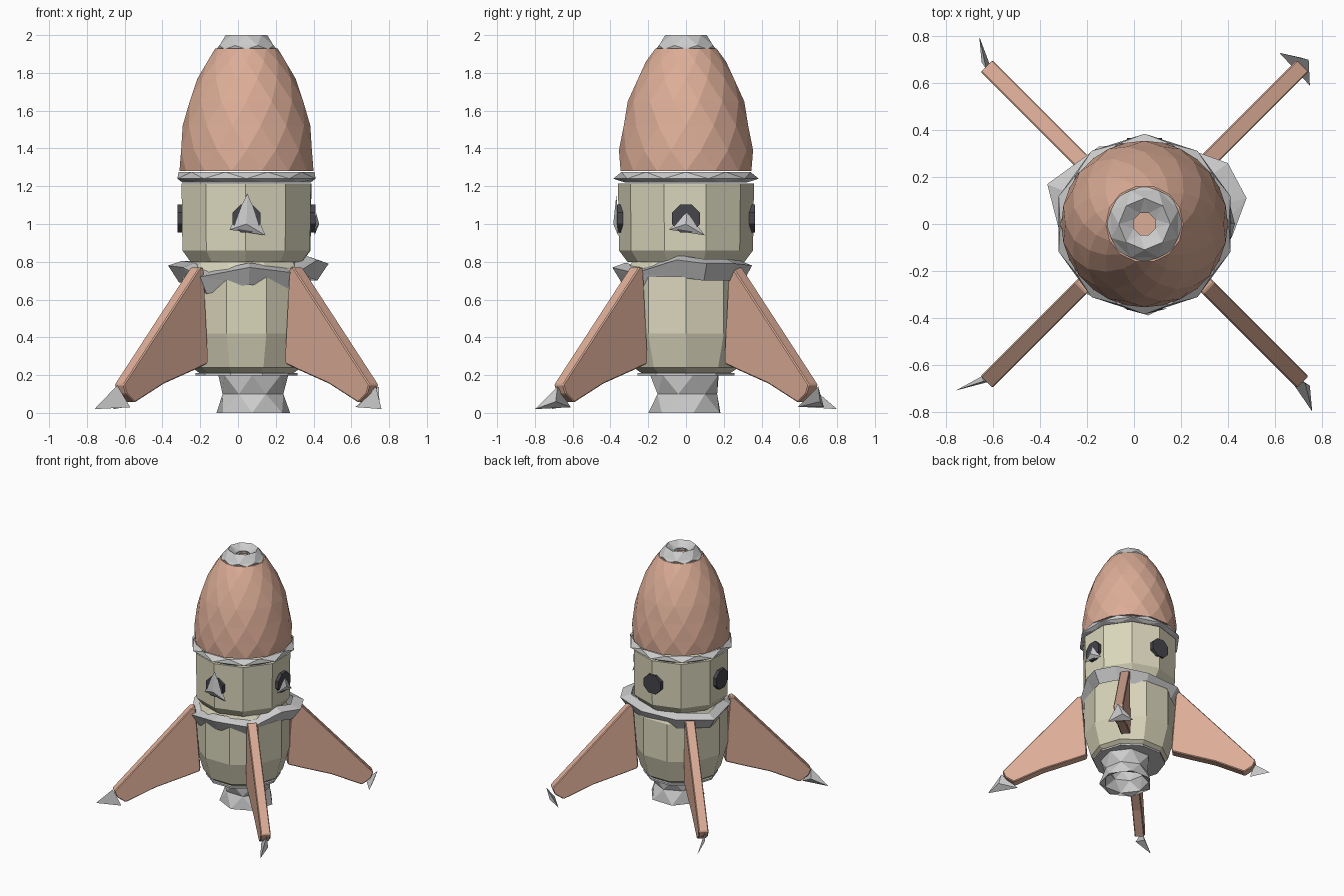
import bpy, bmesh
from math import sin, cos, pi, radians
from mathutils import Vector, Matrix

if "Cube" in bpy.data.objects:
    bpy.data.objects.remove(bpy.data.objects["Cube"])

CX = 0.045  # hull axis


def mat(name, col):
    m = bpy.data.materials.new(name)
    m.diffuse_color = (*col, 1)
    m.use_nodes = True
    m.node_tree.nodes["Principled BSDF"].inputs["Base Color"].default_value = m.diffuse_color
    return m


COPPER = mat("copper", (0.72, 0.42, 0.31))
CREAM = mat("cream", (0.70, 0.67, 0.50))
DARK = mat("dark_glass", (0.06, 0.06, 0.07))


def make(name, verts, faces, material=None):
    bm = bmesh.new()
    vs = [bm.verts.new(v) for v in verts]
    for f in faces:
        bm.faces.new([vs[i] for i in f])
    bmesh.ops.recalc_face_normals(bm, faces=bm.faces[:])
    me = bpy.data.meshes.new(name)
    bm.to_mesh(me)
    bm.free()
    ob = bpy.data.objects.new(name, me)
    bpy.context.collection.objects.link(ob)
    if material:
        me.materials.append(material)
    return ob


def lathe(name, profile, n, material=None, cx=CX, twist=True, start=0.0,
          caps=True, closed=False):
    """Stack of rings (r, z); twist offsets alternate rings for triangular facets."""
    verts, faces = [], []
    k = len(profile)
    for j, (r, z) in enumerate(profile):
        off = start + (pi / n if twist and j % 2 else 0)
        verts += [(cx + r * cos(2 * pi * i / n + off), r * sin(2 * pi * i / n + off), z)
                  for i in range(n)]
    for j in range(k if closed else k - 1):
        a, b = j * n, ((j + 1) % k) * n
        for i in range(n):
            h = (i + 1) % n
            if not twist:
                faces.append((a + i, a + h, b + h, b + i))
            elif j % 2 == 0:
                faces += [(a + i, a + h, b + i), (a + h, b + h, b + i)]
            else:
                faces += [(a + i, b + h, b + i), (a + i, a + h, b + h)]
    if caps and not closed:
        faces += [tuple(range(n)), tuple(range((k - 1) * n, k * n))]
    return make(name, verts, faces, material)


# Nose cone and its open grey cap
lathe("nose_cone", [(0.355, 1.28), (0.355, 1.39), (0.338, 1.52), (0.308, 1.65),
                    (0.26, 1.77), (0.212, 1.86), (0.165, 1.93)], 14, COPPER)
lathe("nose_cap", [(0.162, 1.925), (0.155, 1.945), (0.11, 2.0), (0.05, 1.96),
                   (0.06, 1.935), (0.1, 1.925)], 8, closed=True)

# Upper hull, tapering under, and lower hull
lathe("upper_hull", [(0.31, 0.80), (0.355, 0.86), (0.36, 1.215)], 10, CREAM,
      twist=False, start=0.3)
lathe("lower_hull", [(0.24, 0.205), (0.29, 0.24), (0.34, 0.42), (0.34, 0.72), (0.3, 0.80)],
      10, CREAM, twist=False)

# Crumpled collar under the nose
lathe("nose_collar", [(0.34, 1.22), (0.385, 1.24), (0.36, 1.275), (0.33, 1.25)],
      10, closed=True)

# Crumpled waist collar with an uneven rim
rim = [(-0.37, 0.17, 0.75), (-0.29, -0.14, 0.74), (-0.2, -0.30, 0.69), (0.06, -0.39, 0.74),
       (0.31, -0.27, 0.71), (0.42, -0.05, 0.78), (0.48, 0.11, 0.76), (0.4, 0.26, 0.76),
       (0.15, 0.35, 0.75), (-0.15, 0.33, 0.75)]
m = len(rim)
cv, cf = [], []
for s, dz in ((1.0, 0.03), (0.82, 0.055), (0.86, -0.06)):
    cv += [(CX + (x - CX) * s, y * s, z + dz) for x, y, z in rim]
for a, b in ((0, m), (m, 2 * m), (2 * m, 0)):
    for i in range(m):
        h = (i + 1) % m
        cf += [(a + i, a + h, b + i), (a + h, b + h, b + i)]
make("waist_collar", cv, cf)

# Hull base plate and hollow engine bell
lathe("base_plate", [(0.27, 0.198), (0.27, 0.212)], 10, twist=False)
lathe("engine_bell", [(0.20, 0.0), (0.165, 0.10), (0.19, 0.20), (0.13, 0.18),
                      (0.13, 0.10), (0.17, 0.015)], 7, cx=0.08, closed=True,
      start=0.2)

# Four diagonal fins with chamfered outer edges
outline = [(0.355, 0.77), (0.385, 0.77), (0.955, 0.15), (0.935, 0.10), (0.87, 0.055),
           (0.65, 0.155), (0.43, 0.225), (0.325, 0.26), (0.32, 0.29)]
k = len(outline)
for q in range(4):
    rot = Matrix.Rotation(radians(45 + 90 * q), 4, 'Z')
    fv = [Vector((CX, 0, 0)) + rot @ Vector((r, t, z))
          for t in (-0.036, 0.036) for r, z in outline]
    ff = [tuple(range(k)), tuple(range(k, 2 * k))]
    ff += [(i, (i + 1) % k, (i + 1) % k + k, i + k) for i in range(k)]
    fin = make(f"fin_{q + 1}", fv, ff, COPPER)
    bev = fin.modifiers.new("edge", 'BEVEL')
    bev.width, bev.segments, bev.limit_method = 0.006, 1, 'ANGLE'

# Pointed grey fin feet: top, outer point, lower point, inner side
feet = [
    [(-0.64, -0.67, 0.145), (-0.76, -0.71, 0.02), (-0.57, -0.66, 0.03), (-0.65, -0.65, 0.07)],
    [(-0.63, 0.66, 0.14), (-0.66, 0.80, 0.02), (-0.60, 0.64, 0.03), (-0.65, 0.69, 0.08)],
    [(0.745, 0.70, 0.14), (0.62, 0.73, 0.03), (0.75, 0.59, 0.03), (0.71, 0.71, 0.06)],
    [(0.73, -0.68, 0.14), (0.76, -0.80, 0.02), (0.63, -0.61, 0.03), (0.75, -0.69, 0.06)],
]
for i, f in enumerate(feet):
    make(f"fin_foot_{i + 1}", f, [(0, 1, 2), (0, 2, 3), (0, 3, 1), (1, 3, 2)])

# Dark portholes on four sides, with a grey shard of the rim on each
n = 8
for q in range(4):
    rot = Matrix.Rotation(radians(90 * q), 4, 'Z')

    def place(p):
        return Vector((CX, 0, 1.03)) + rot @ Vector(p)

    pv = [place((0.08 * cos(2 * pi * (i + .5) / n), y, 0.08 * sin(2 * pi * (i + .5) / n)))
          for y in (-0.33, -0.366) for i in range(n)]
    pf = [tuple(range(n)), tuple(range(n, 2 * n))]
    pf += [(i, (i + 1) % n, (i + 1) % n + n, i + n) for i in range(n)]
    make(f"porthole_{q + 1}", pv, pf, DARK)
    if q < 2:
        top = (0.13, 0.03)[q]
        sv = [place(p) for p in ((0.005, -0.368, top), (0.10, -0.36, -0.09),
                                 (-0.09, -0.36, -0.06), (0.0, -0.385, -0.03))]
        make(f"porthole_shard_{q + 1}", sv, [(0, 1, 3), (1, 2, 3), (2, 0, 3), (0, 2, 1)])
